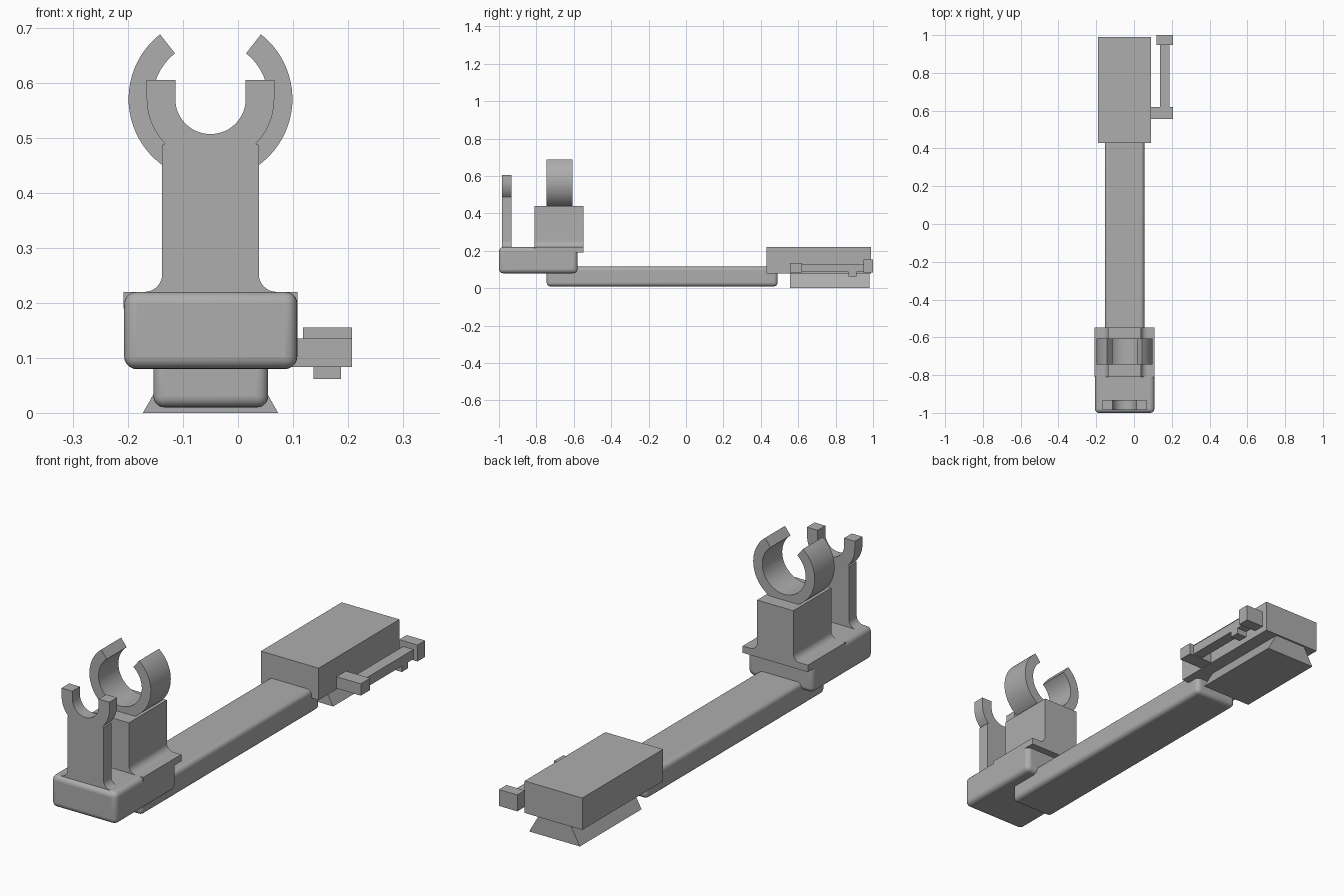
import bpy, bmesh
from math import cos, sin, radians
from mathutils import Vector

cube = bpy.data.objects.get("Cube")
if cube:
    bpy.data.objects.remove(cube)

CX = -0.05      # centre line of the main body
HOLE_Z = 0.571  # height of the clip centres

grey = bpy.data.materials.new("plain grey")
grey.use_nodes = True
colour = (0.42, 0.42, 0.42, 1)
grey.diffuse_color = colour
grey.node_tree.nodes["Principled BSDF"].inputs["Base Color"].default_value = colour


def finish(name, bm, bevel=0):
    bmesh.ops.recalc_face_normals(bm, faces=bm.faces)
    mesh = bpy.data.meshes.new(name)
    bm.to_mesh(mesh)
    bm.free()
    mesh.materials.append(grey)
    ob = bpy.data.objects.new(name, mesh)
    bpy.context.collection.objects.link(ob)
    if bevel:
        mod = ob.modifiers.new("rounding", "BEVEL")
        mod.width = bevel
        mod.segments = 5
    bpy.ops.object.select_all(action="DESELECT")
    ob.select_set(True)
    bpy.context.view_layer.objects.active = ob
    bpy.ops.object.shade_smooth_by_angle(angle=radians(30))
    return ob


def box(name, x, y, z, bevel=0):
    bm = bmesh.new()
    bmesh.ops.create_cube(bm, size=1)
    for v in bm.verts:
        v.co = Vector([(a + b) / 2 + c * (b - a) for c, (a, b) in zip(v.co, (x, y, z))])
    return finish(name, bm, bevel)


def extrude(name, profile, y):
    """Extrude an outline of (x from centre line, z) points along y."""
    bm = bmesh.new()
    face = bm.faces.new([bm.verts.new((CX + px, y[0], pz)) for px, pz in profile])
    grown = bmesh.ops.extrude_face_region(bm, geom=[face])["geom"]
    for v in grown:
        if isinstance(v, bmesh.types.BMVert):
            v.co.y = y[1]
    return finish(name, bm)


def arc(cx, cz, r, start, end, n):
    steps = [radians(start + (end - start) * i / n) for i in range(n + 1)]
    return [(cx + r * cos(a), cz + r * sin(a)) for a in steps]


def mirrored(half):
    """Close a right-hand half outline with its mirror image."""
    return half + [(-px, pz) for px, pz in reversed(half)]


# Base block and long rail
box("base_block", (-0.207, 0.108), (-1.0, -0.58), (0.08, 0.22), 0.022)
box("rail", (-0.154, 0.055), (-0.745, 0.49), (0.01, 0.115), 0.02)

# Front post with flared foot and open fork
foot = arc(0.12, 0.252, 0.032, 270, 180, 8)
fork_outer = arc(0, HOLE_Z, 0.116, -45, 0, 10) + [(0.116, 0.605), (0.064, 0.605)]
fork_inner = arc(0, HOLE_Z, 0.064, 0, -86, 16)
extrude("front_fork_post",
        mirrored([(0.12, 0.2)] + foot + [(0.088, 0.487)] + fork_outer + fork_inner),
        (-0.985, -0.932))

# Rear pedestal with flared foot and flange
extrude("rear_pedestal",
        mirrored([(0.158, 0.19), (0.158, 0.22)] + foot + [(0.088, 0.44)]),
        (-0.81, -0.547))

# Open ring clip on the pedestal
extrude("ring_clip",
        arc(0, HOLE_Z, 0.149, 128, 412, 56) + arc(0, HOLE_Z, 0.105, 412, 128, 56),
        (-0.745, -0.607))

# Rear housing with a dovetail foot
box("rear_housing", (-0.19, 0.09), (0.43, 0.99), (0.08, 0.22))
extrude("dovetail_foot", mirrored([(0.123, 0), (0.077, 0.081)]), (0.555, 0.982))

# Side lever
box("lever_bracket", (0.085, 0.207), (0.555, 0.62), (0.083, 0.135))
box("lever_bar", (0.137, 0.187), (0.615, 0.955), (0.088, 0.13))
box("lever_tab", (0.137, 0.187), (0.868, 0.912), (0.062, 0.09))
box("lever_end_block", (0.118, 0.207), (0.948, 1.0), (0.083, 0.155))
